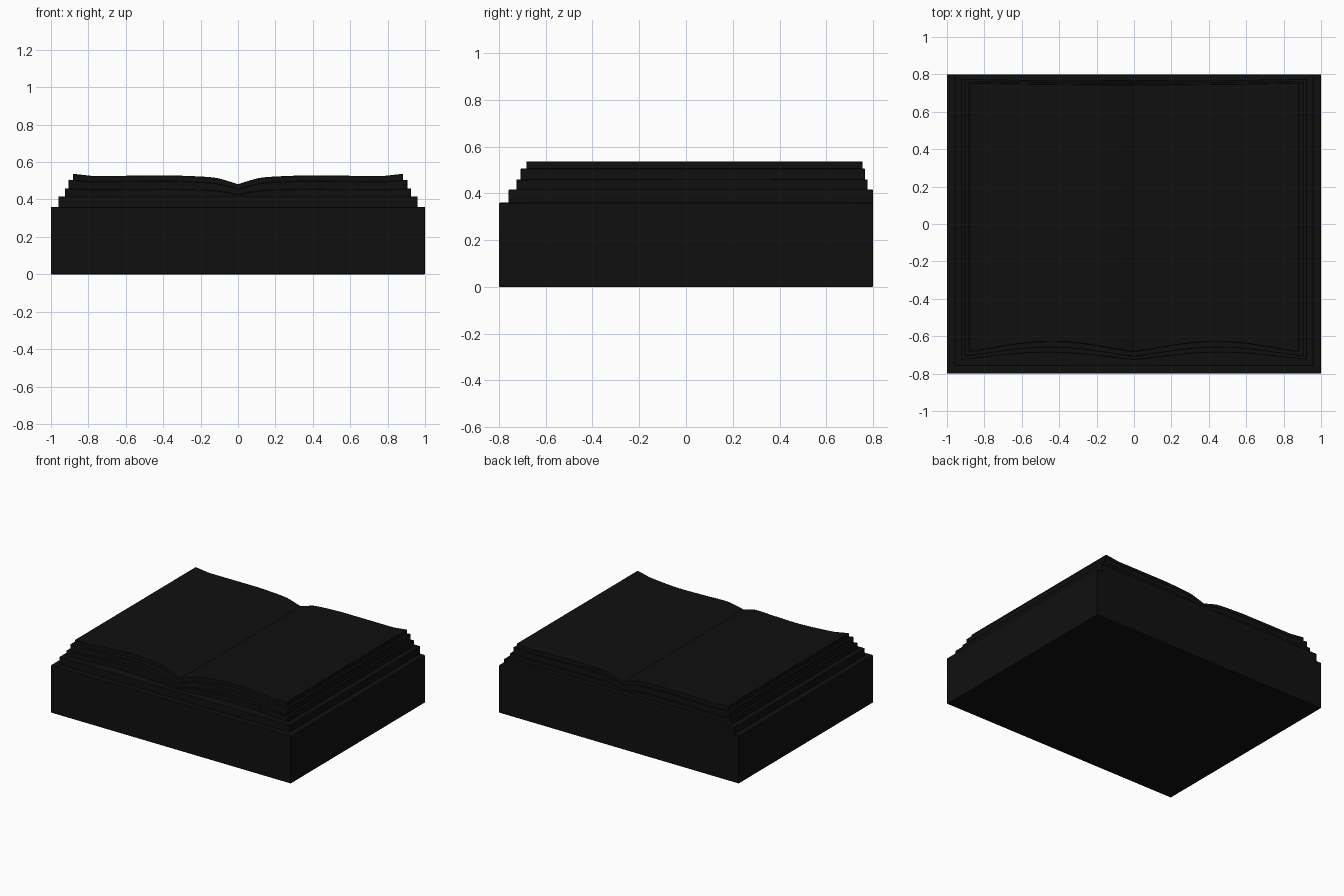
import bpy, bmesh, math

if "Cube" in bpy.data.objects:
    bpy.data.objects.remove(bpy.data.objects["Cube"])

ink = bpy.data.materials.new("near black")
ink.diffuse_color = (0.005, 0.005, 0.005, 1)
ink.use_nodes = True
ink.node_tree.nodes["Principled BSDF"].inputs["Base Color"].default_value = ink.diffuse_color


def lerp(points, x):
    """Smoothly read a height off a short profile."""
    for (x0, v0), (x1, v1) in zip(points, points[1:]):
        if x <= x1:
            return v0 + (v1 - v0) * (x - x0) / (x1 - x0)
    return points[-1][1]


# height of the open pages relative to their outer edge, from spine outward
PAGE = [(0, -0.055), (0.06, -0.036), (0.12, -0.02), (0.2, -0.014), (0.35, -0.008),
        (0.6, -0.01), (0.78, -0.012), (0.84, -0.005), (0.89, 0)]


def finish(name, bm, bevel=0.004):
    bmesh.ops.recalc_face_normals(bm, faces=bm.faces)
    mesh = bpy.data.meshes.new(name)
    bm.to_mesh(mesh)
    bm.free()
    mesh.materials.append(ink)
    ob = bpy.data.objects.new(name, mesh)
    bpy.context.collection.objects.link(ob)
    mod = ob.modifiers.new("soft_edges", "BEVEL")
    mod.width = bevel
    mod.segments = 2
    mod.limit_method = 'ANGLE'
    mod.angle_limit = math.radians(50)
    bpy.context.view_layer.objects.active = ob
    ob.select_set(True)
    bpy.ops.object.shade_smooth_by_angle(angle=math.radians(30))
    ob.select_set(False)


def block(name, hx, y0, y1, z0, z1):
    bm = bmesh.new()
    bmesh.ops.create_cube(bm, size=1)
    for v in bm.verts:
        v.co = (v.co.x * 2 * hx, y0 if v.co.y < 0 else y1, z0 if v.co.z < 0 else z1)
    finish(name, bm)


def pages(name, hx, front, belly, back, z0, z1, dip):
    """Open double page: waved front edge, sagging spine, slightly bowed back."""
    bm = bmesh.new()
    n = 48
    rows = []
    for i in range(n + 1):
        u = -1 + 2 * i / n
        a = abs(u)
        yf = front + belly * math.sin(math.pi * a) ** 1.2 if 0 < a < 1 else front
        yb = back - 0.010 * (1 - a * a)
        zt = z1 + dip * lerp(PAGE, a * 0.89)
        rows.append([bm.verts.new((u * hx, y, z))
                     for y, z in ((yf, z0), (yb, z0), (yb, zt), (yf, zt))])
    for p, q in zip(rows, rows[1:]):
        for k in range(4):
            bm.faces.new((p[k], p[(k + 1) % 4], q[(k + 1) % 4], q[k]))
    bm.faces.new(rows[0])
    bm.faces.new(rows[-1])
    finish(name, bm, 0.003)


# solid base and cover slab
block("base", 1.0, -0.8, 0.8, 0, 0.36)
block("cover", 0.96, -0.76, 0.8, 0.355, 0.416)

# three stacked page layers
pages("lower_pages", 0.925, -0.725, 0.038, 0.776, 0.40, 0.46, 0.6)
pages("middle_pages", 0.905, -0.708, 0.048, 0.766, 0.41, 0.506, 0.9)
pages("top_pages", 0.882, -0.683, 0.054, 0.755, 0.44, 0.537, 1.0)
